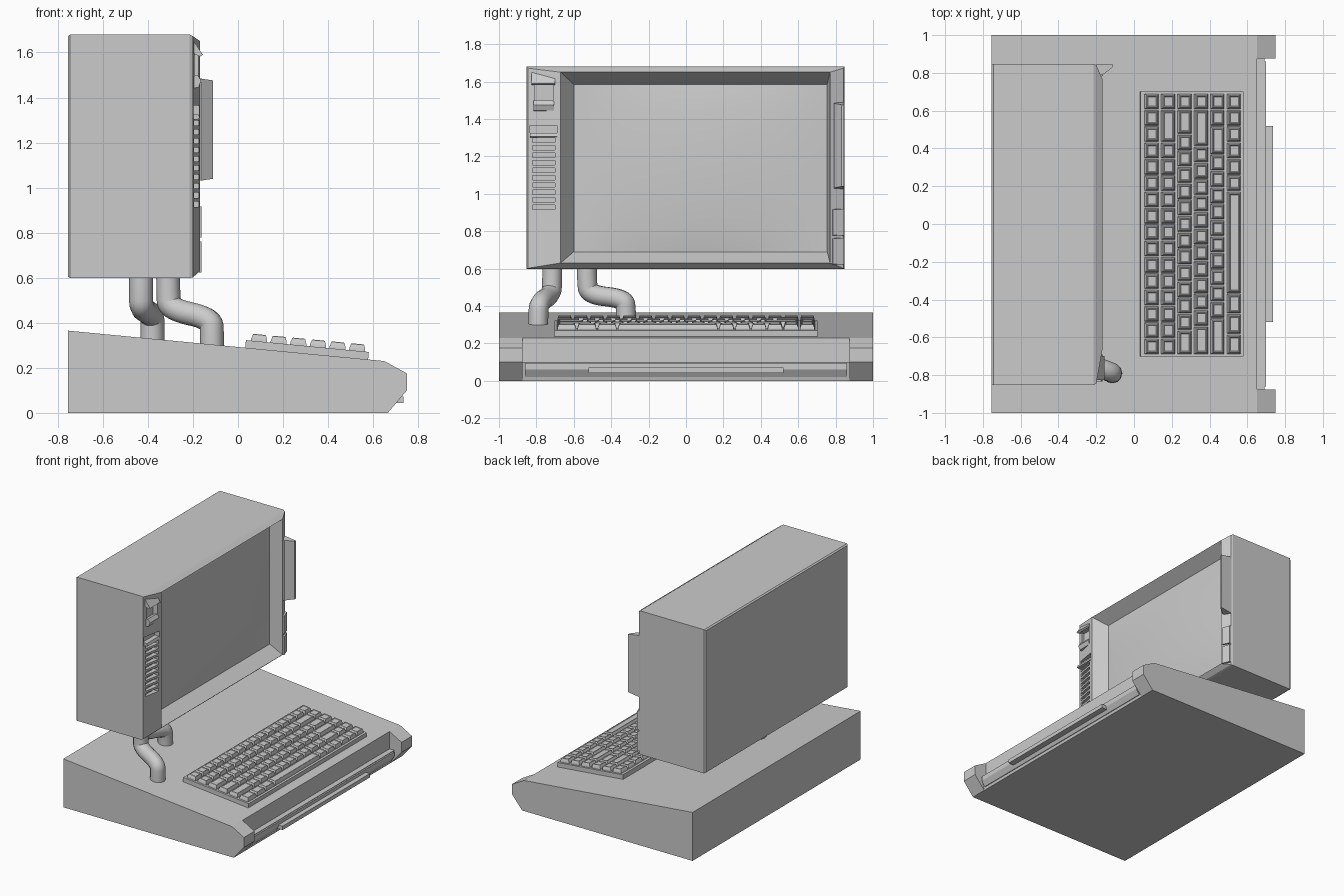
import bpy, bmesh, math
from mathutils import Matrix, Vector

if "Cube" in bpy.data.objects:
    bpy.data.objects.remove(bpy.data.objects["Cube"])


def finish(bm, name):
    bmesh.ops.recalc_face_normals(bm, faces=bm.faces)
    me = bpy.data.meshes.new(name)
    bm.to_mesh(me)
    bm.free()
    ob = bpy.data.objects.new(name, me)
    bpy.context.collection.objects.link(ob)
    return ob


def add_rings(bm, rings):
    """Skin a list of equal-length point loops and cap both ends."""
    loops = [[bm.verts.new(p) for p in r] for r in rings]
    n = len(loops[0])
    for a, b in zip(loops, loops[1:]):
        for i in range(n):
            bm.faces.new((a[i], a[(i + 1) % n], b[(i + 1) % n], b[i]))
    bm.faces.new(loops[0])
    bm.faces.new(loops[-1])


def prism_y(bm, prof, y0, y1):
    add_rings(bm, [[(x, y, z) for x, z in prof] for y in (y0, y1)])


def prism_z(bm, prof, z0, z1, slant=0):
    """Extrude an xy profile; slant shortens the ends with distance in x."""
    x0 = min(p[0] for p in prof)
    add_rings(bm, [[(x, y, z0 + slant * (x - x0)) for x, y in prof],
                   [(x, y, z1 - slant * (x - x0)) for x, y in prof]])


def rect_x(x, y0, y1, z0, z1):
    return [(x, y0, z0), (x, y1, z0), (x, y1, z1), (x, y0, z1)]


def box(bm, x0, x1, y0, y1, z0, z1):
    add_rings(bm, [rect_x(x0, y0, y1, z0, z1), rect_x(x1, y0, y1, z0, z1)])


def cut(target, bm):
    cutter = finish(bm, "cutter")
    cutter.hide_render = True
    mod = target.modifiers.new("cut", 'BOOLEAN')
    mod.object = cutter
    mod.solver = 'EXACT'
    bpy.context.view_layer.objects.active = target
    bpy.ops.object.modifier_apply(modifier=mod.name)
    bpy.data.objects.remove(cutter)


# Wedge-shaped base: recessed middle and two full-length end cheeks
bm = bmesh.new()
prism_y(bm, [(-.755, 0), (-.755, .365), (.65, .23), (.65, .10), (.69, .10), (.665, 0)], -.875, .875)
cheek = [(-.755, 0), (-.755, .365), (.65, .23), (.75, .175), (.75, .10), (.665, 0)]
for y0, y1 in ((-1, -.875), (.875, 1)):
    prism_y(bm, cheek, y0, y1)
finish(bm, "base")

# Front lip with a slim bar
bm = bmesh.new()
prism_y(bm, [(.66, .02), (.66, .095), (.70, .095), (.70, .06), (.675, .02)], -.86, .86)
finish(bm, "front_lip")
bm = bmesh.new()
box(bm, .68, .735, -.52, .52, .043, .072)
finish(bm, "front_bar")

# Monitor shell: loops from the back to the rim and into the screen recess
bm = bmesh.new()
add_rings(bm, [rect_x(-.755, -.845, .84, .605, 1.672),
               rect_x(-.745, -.853, .848, .598, 1.68),
               rect_x(-.215, -.853, .848, .598, 1.68),
               rect_x(-.20, -.845, .842, .602, 1.672),
               rect_x(-.168, -.67, .77, .63, 1.65),
               rect_x(-.265, -.60, .755, .69, 1.585)])
monitor = finish(bm, "monitor_shell")

# Vents, drive slot and switch pocket cut into the left panel
bm = bmesh.new()
for i in range(10):
    z = .915 + i * .04
    box(bm, -.212, -.10, -.822, -.70, z, z + .024)
box(bm, -.212, -.10, -.835, -.69, 1.315, 1.365)
box(bm, -.212, -.10, -.81, -.71, 1.48, 1.59)
cut(monitor, bm)

# Gently domed screen
bm = bmesh.new()
bmesh.ops.create_grid(bm, x_segments=20, y_segments=14, size=1)
for v in bm.verts:
    u, w = v.co.x, v.co.y
    v.co = (-.264 + .03 * (1 - u * u) * (1 - w * w) ** .8 if abs(w) < 1 else -.264,
            .0775 + .677 * u, 1.1375 + .447 * w)
screen = finish(bm, "screen")
for p in screen.data.polygons:
    p.use_smooth = True
if screen.data.polygons[0].normal.x < 0:
    screen.data.flip_normals()

# Switch hood and lower lip on the left panel
bm = bmesh.new()
prism_y(bm, [(-.20, 1.655), (-.156, 1.59), (-.168, 1.582), (-.21, 1.60)], -.825, -.70)
prism_y(bm, [(-.21, 1.44), (-.175, 1.445), (-.163, 1.475), (-.18, 1.50), (-.21, 1.49)], -.815, -.705)
prism_y(bm, [(-.21, 1.30), (-.168, 1.305), (-.175, 1.325), (-.21, 1.325)], -.835, -.69)
finish(bm, "switch_parts")

# Side handle and two small covers on the right panel
bm = bmesh.new()
prism_z(bm, [(-.205, .843), (-.11, .845), (-.11, .832), (-.165, .79), (-.185, .79)], 1.025, 1.49, .15)
finish(bm, "side_handle")
bm = bmesh.new()
for z in (.62, .775):
    prism_z(bm, [(-.205, .842), (-.185, .845), (-.163, .785), (-.18, .78)], z, z + .145, .1)
finish(bm, "side_covers")


# Two bent pipes holding the monitor
def pipe(name, pts):
    cu = bpy.data.curves.new(name, 'CURVE')
    cu.dimensions = '3D'
    cu.bevel_depth = .053
    cu.bevel_resolution = 4
    cu.use_fill_caps = True
    sp = cu.splines.new('NURBS')
    sp.points.add(len(pts) - 1)
    for p, c in zip(sp.points, pts):
        p.co = (*c, 1)
    sp.order_u = 3
    sp.use_endpoint_u = True
    sp.resolution_u = 8
    ob = bpy.data.objects.new(name, cu)
    bpy.context.collection.objects.link(ob)
    bpy.ops.object.select_all(action='DESELECT')
    ob.select_set(True)
    bpy.context.view_layer.objects.active = ob
    bpy.ops.object.convert(target='MESH')
    bpy.ops.object.shade_smooth_by_angle(angle=math.radians(40))


pipe("pipe_front", [(-.31, -.715, .63), (-.31, -.715, .53), (-.305, -.72, .46),
                    (-.12, -.785, .42), (-.115, -.79, .35), (-.115, -.79, .27)])
pipe("pipe_back", [(-.43, -.53, .63), (-.43, -.53, .53), (-.43, -.52, .46),
                   (-.38, -.33, .44), (-.38, -.32, .38), (-.38, -.32, .30)])

# Keyboard, laid on the sloping top
tilt = Matrix.Translation(Vector((.032, 0, .289))) @ Matrix.Rotation(math.atan(.135 / 1.405), 4, 'Y')
bm = bmesh.new()
box(bm, 0, .548, -.702, .702, -.005, .034)
finish(bm, "keyboard_tray").matrix_world = tilt

# Keycaps: one list of key widths per row
u = 1.384 / 16
rows = [[1] * 16,
        [1] * 13 + [2, 1],
        [1.5] + [1] * 12 + [1.5, 1],
        [1.75] + [1] * 11 + [2.25, 1],
        [2.25] + [1] * 10 + [1.75, 1, 1],
        [1.25] * 3 + [6.25] + [1] * 6]
bm = bmesh.new()
for r, row in enumerate(rows):
    x, y = .018 + r * .0875, -.692
    for w in row:
        add_rings(bm, [[(x + d, y + d, z), (x + .080 - d, y + d, z),
                        (x + .080 - d, y + w * u - d, z), (x + d, y + w * u - d, z)]
                       for d, z in ((.003, .03), (.005, .045), (.011, .063), (.015, .065), (.019, .061))])
        y += w * u
finish(bm, "keycaps").matrix_world = tilt
